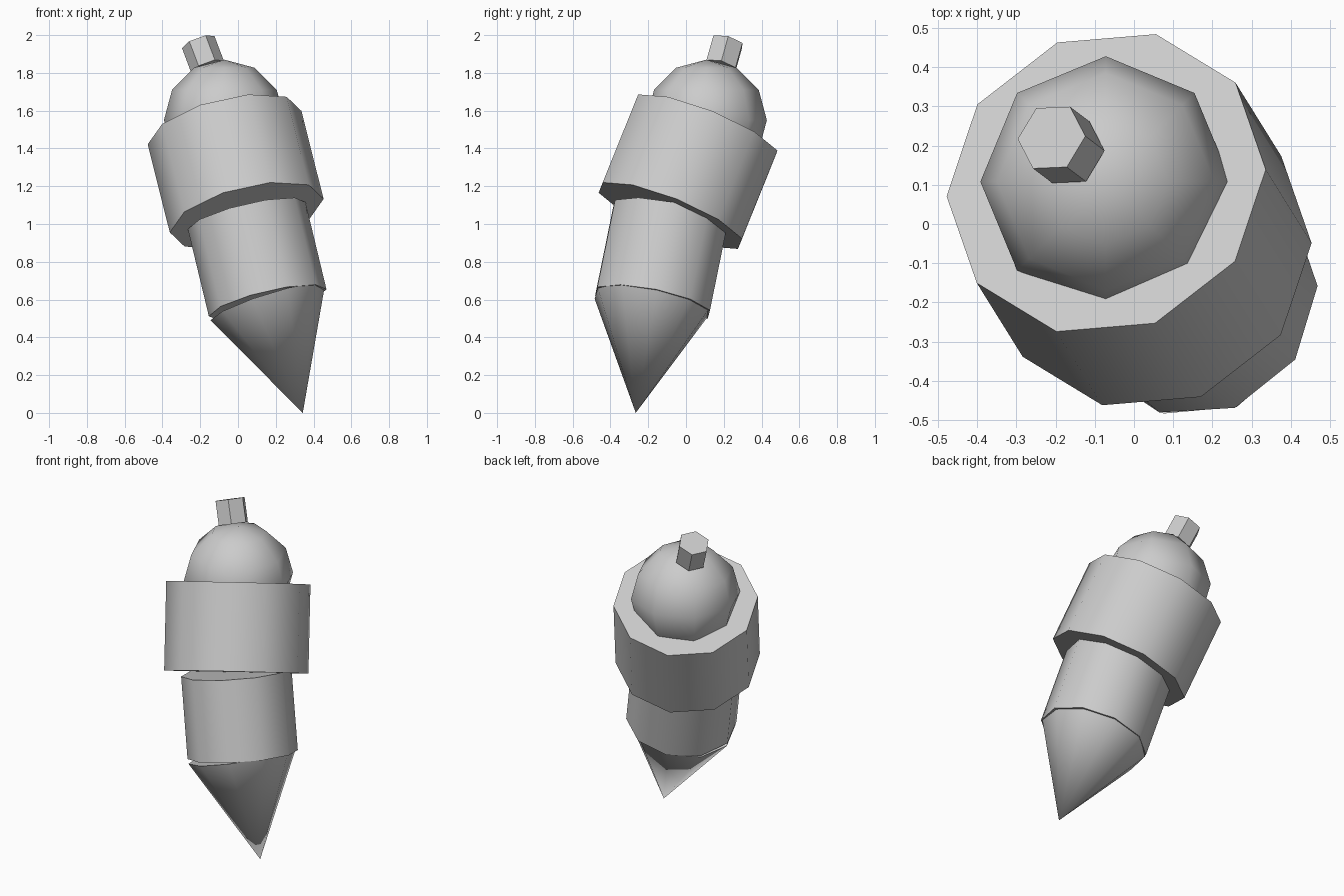
import bpy, bmesh, math
from mathutils import Vector, Matrix

if "Cube" in bpy.data.objects:
    bpy.data.objects.remove(bpy.data.objects["Cube"])

grey = bpy.data.materials.new("light_grey")
grey.diffuse_color = (0.6, 0.6, 0.6, 1)
grey.use_nodes = True
grey.node_tree.nodes["Principled BSDF"].inputs["Base Color"].default_value = grey.diffuse_color


def finish(name, bm):
    """Turn a bmesh into a shaded object, keeping edges over 50 degrees sharp."""
    bmesh.ops.recalc_face_normals(bm, faces=bm.faces[:])
    me = bpy.data.meshes.new(name)
    bm.to_mesh(me)
    bm.free()
    me.materials.append(grey)
    me.shade_smooth()
    me.set_sharp_from_angle(angle=math.radians(50))
    ob = bpy.data.objects.new(name, me)
    bpy.context.collection.objects.link(ob)


def tube(name, bottom, top, radius, sides, first, pointed=False):
    """Capped prism between two points; 'first' aims its first corner.
    A pointed one narrows to a single vertex at the bottom."""
    bottom, top = Vector(bottom), Vector(top)
    axis = (top - bottom).normalized()
    u = Vector(first)
    u = (u - axis * u.dot(axis)).normalized()
    v = axis.cross(u)
    bm = bmesh.new()

    def ring(centre):
        angles = [2 * math.pi * i / sides for i in range(sides)]
        return [bm.verts.new(centre + radius * (u * math.cos(a) + v * math.sin(a)))
                for a in angles]

    upper = ring(top)
    bm.faces.new(upper)
    if pointed:
        tip = bm.verts.new(bottom)
        for i in range(sides):
            bm.faces.new((tip, upper[(i + 1) % sides], upper[i]))
    else:
        lower = ring(bottom)
        bm.faces.new(lower[::-1])
        for i in range(sides):
            j = (i + 1) % sides
            bm.faces.new((lower[i], lower[j], upper[j], upper[i]))
    finish(name, bm)


# Joints along the bent body
tip = (0.343, -0.266, 0.0)
low_joint = (0.157, -0.177, 0.583)
mid_joint = (0.046, -0.083, 1.044)
collar_top = (-0.071, 0.105, 1.51)

# Pointed end, lower barrel and wide collar
tube("pointed_tip", tip, low_joint, 0.318, 10, (-0.081, -0.305, 0.02), pointed=True)
tube("lower_barrel", low_joint, mid_joint, 0.32, 10, (0.316, 0.019, 0.071))
tube("collar", mid_joint, collar_top, 0.418, 10, (0.406, 0.035, 0.09))

# Round head, upright
bm = bmesh.new()
bmesh.ops.create_uvsphere(bm, u_segments=8, v_segments=6, radius=0.32,
                          matrix=Matrix.Translation((-0.072, 0.108, 1.55)))
finish("round_head", bm)

# Six-sided knob on the head
tube("knob", (-0.1615, 0.1835, 1.833), (-0.2105, 0.2205, 1.963), 0.092, 6,
     (0.0865, 0.0035, 0.031))
